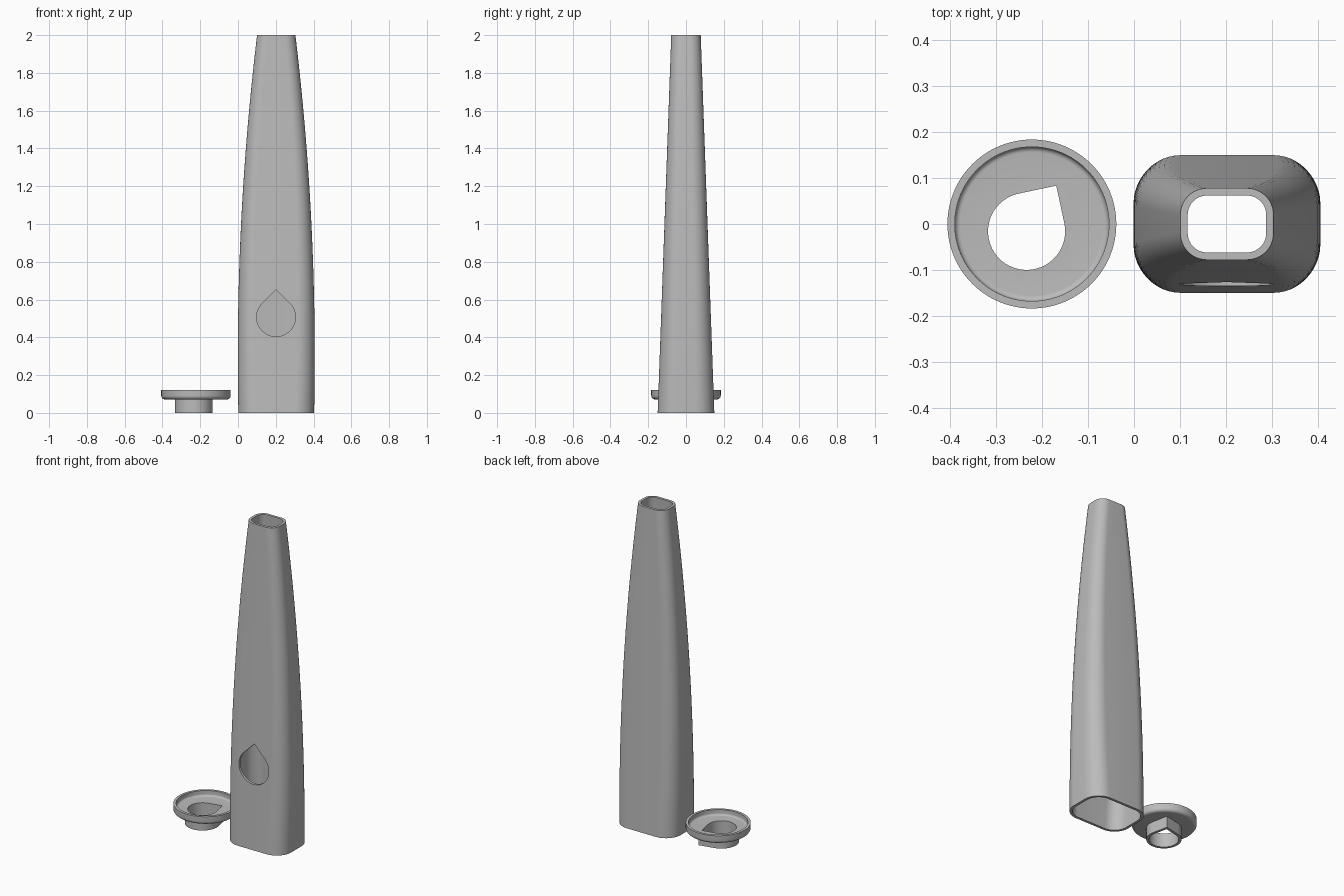
import bpy, bmesh, math
from mathutils import Matrix

if "Cube" in bpy.data.objects:
    bpy.data.objects.remove(bpy.data.objects["Cube"])

WALL = 0.016
grey = bpy.data.materials.new("plain grey")
grey.use_nodes = True
grey.diffuse_color = (0.5, 0.5, 0.5, 1)
grey.node_tree.nodes["Principled BSDF"].inputs["Base Color"].default_value = (0.5, 0.5, 0.5, 1)


def skin(name, loops, closed=False, caps=False):
    """Bridge a list of equal-length point loops into a mesh object."""
    bm = bmesh.new()
    rings = [[bm.verts.new(p) for p in loop] for loop in loops]
    pairs = list(zip(rings, rings[1:]))
    if closed:
        pairs.append((rings[-1], rings[0]))
    for a, b in pairs:
        for i in range(len(a)):
            j = (i + 1) % len(a)
            bm.faces.new((a[i], a[j], b[j], b[i]))
    if caps:
        bm.faces.new(rings[0])
        bm.faces.new(rings[-1])
    bmesh.ops.recalc_face_normals(bm, faces=bm.faces)
    mesh = bpy.data.meshes.new(name)
    bm.to_mesh(mesh)
    bm.free()
    mesh.materials.append(grey)
    obj = bpy.data.objects.new(name, mesh)
    bpy.context.collection.objects.link(obj)
    return obj


def activate(obj):
    bpy.ops.object.select_all(action="DESELECT")
    obj.select_set(True)
    bpy.context.view_layer.objects.active = obj


def cut(obj, cutter):
    mod = obj.modifiers.new("opening", "BOOLEAN")
    mod.operation, mod.solver, mod.object = "DIFFERENCE", "EXACT", cutter
    activate(obj)
    bpy.ops.object.modifier_apply(modifier=mod.name)
    bpy.data.objects.remove(cutter)


def smooth(obj):
    activate(obj)
    bpy.ops.object.shade_smooth_by_angle(angle=math.radians(30))


def teardrop(cx, cy, z, r, tip, n=48):
    """Circle whose two tangents meet at a right-angled tip."""
    pts = [(cx + r * math.sqrt(2) * math.cos(tip), cy + r * math.sqrt(2) * math.sin(tip), z)]
    for i in range(n + 1):
        a = tip + math.pi / 4 + 1.5 * math.pi * i / n
        pts.append((cx + r * math.cos(a), cy + r * math.sin(a), z))
    return pts


def tower_loop(z, inset=0.0, n=12):
    """Rounded rectangle cross-section of the tower at height z."""
    hx = 0.2035 - 0.102 * ((z - 0.3) / 1.7) ** 2 - inset
    hy = 0.15 - 0.036 * z - inset
    r = 0.1 - 0.021 * z - inset
    pts = []
    for k, (sx, sy) in enumerate(((1, 1), (-1, 1), (-1, -1), (1, -1))):
        for i in range(n + 1):
            a = math.pi / 2 * (k + i / n)
            pts.append((0.2025 + sx * (hx - r) + r * math.cos(a),
                        sy * (hy - r) + r * math.sin(a), z))
    return pts


# Hollow tapering tower
heights = [2 * i / 32 for i in range(33)]
tower = skin("tower", [tower_loop(z) for z in heights]
             + [tower_loop(z, WALL) for z in reversed(heights)], closed=True)

# Teardrop opening through the front wall
cutter = skin("window_cutter", [teardrop(0, 0, z, 0.103, math.pi / 2) for z in (0, 0.3)], caps=True)
cutter.data.transform(Matrix.Translation((0.2015, 0, 0.507)) @ Matrix.Rotation(math.pi / 2, 4, "X"))
cut(tower, cutter)
smooth(tower)

# Round dish with a raised rim, turned from a profile
R, BASE, TOP, FLOOR = 0.184, 0.071, 0.122, 0.088
steps = [math.pi / 2 * i / 6 for i in range(7)]
profile = [(R - 0.02 + 0.02 * math.sin(a), BASE + 0.02 - 0.02 * math.cos(a)) for a in steps]
profile += [(R, TOP), (R - WALL, TOP)]
profile += [(R - WALL - 0.012 + 0.012 * math.cos(a), FLOOR + 0.012 - 0.012 * math.sin(a)) for a in steps]
turn = [2 * math.pi * i / 96 for i in range(96)]
dish = skin("dish", [[(-0.2225 + r * math.cos(a), r * math.sin(a), z) for a in turn]
                     for r, z in profile], caps=True)

# Teardrop hole and the matching spout under the dish
TIP = math.radians(57)
CX, CY, HOLE = -0.234, -0.016, 0.084
cut(dish, skin("hole_cutter", [teardrop(CX, CY, z, HOLE, TIP) for z in (0.02, 0.2)], caps=True))
smooth(dish)
spout = skin("spout", [teardrop(CX, CY, z, r, TIP) for r, z in
                       ((HOLE, BASE), (HOLE, 0), (HOLE + WALL, 0), (HOLE + WALL, BASE))], closed=True)
smooth(spout)
